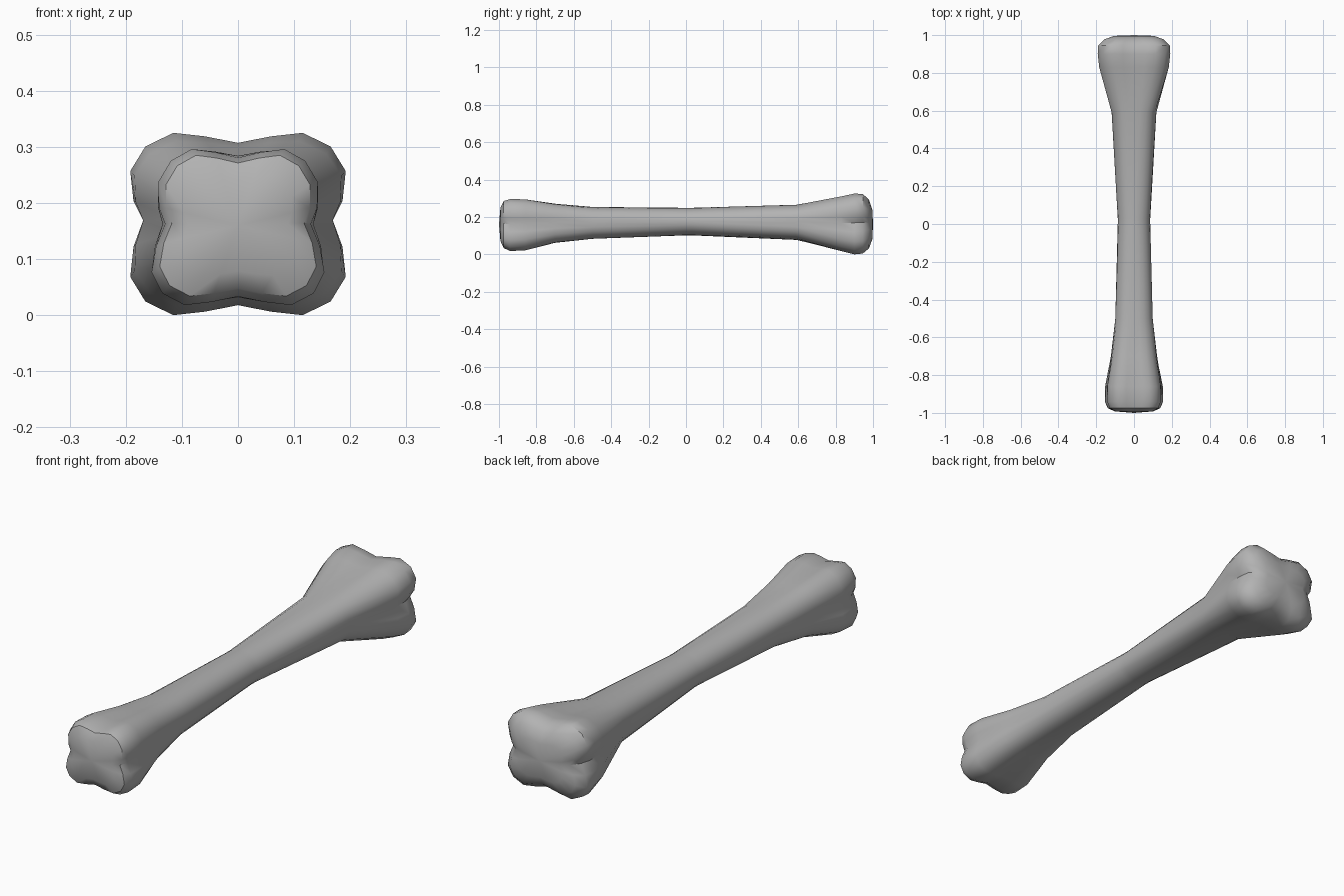
import bpy, bmesh, math

cube = bpy.data.objects.get("Cube")
if cube:
    bpy.data.objects.remove(cube)

mat = bpy.data.materials.new("bone_grey")
mat.use_nodes = True
colour = (0.45, 0.45, 0.45, 1)
mat.diffuse_color = colour
mat.node_tree.nodes["Principled BSDF"].inputs["Base Color"].default_value = colour

# Quarter of the four-knuckled section, from the top notch to the side notch
QUARTER = [(0, .89), (.3, .96), (.6, 1), (.86, .85), (1, .58), (.97, .25), (.88, .04)]
right_half = QUARTER + [(x, -z) for x, z in reversed(QUARTER[:-1])]
LOBED = right_half + [(-x, z) for x, z in reversed(right_half[1:-1])]

# Sections along the bone: y, half width, bottom, top, lobe strength, taper
SECTIONS = [
    (-.992, .10, .07, .25, .9, .05),
    (-.975, .134, .034, .285, 1, .07),
    (-.94, .148, .018, .296, 1, .07),
    (-.86, .150, .019, .297, .85, .07),
    (-.70, .125, .058, .275, .55, .04),
    (-.50, .102, .081, .256, .25, 0),
    (0, .086, .102, .249, 0, 0),
    (.03, .086, .102, .249, 0, 0),
    (.59, .122, .075, .268, .25, 0),
    (.83, .188, .015, .313, .85, 0),
    (.90, .192, .0, .325, 1, 0),
    (.945, .186, .008, .32, 1.15, 0),
    (.978, .152, .035, .29, 1.2, 0),
    (.996, .105, .08, .24, 1, 0),
]


def add_section(bm, y, width, low, high, lobe, taper):
    ring = []
    for i, (u, v) in enumerate(LOBED):
        a = math.tau * i / len(LOBED)
        u = math.sin(a) * (1 - lobe) + u * lobe
        v = math.cos(a) * (1 - lobe) + v * lobe
        x = u * width * (1 - taper * v)
        ring.append(bm.verts.new((x, y, (low + high) / 2 + v * (high - low) / 2)))
    return ring


# Shaft and both knuckled ends as one lofted skin
bm = bmesh.new()
rings = [add_section(bm, *s) for s in SECTIONS]
n = len(LOBED)
for a, b in zip(rings, rings[1:]):
    for i in range(n):
        j = (i + 1) % n
        bm.faces.new((a[i], a[j], b[j], b[i]))

# Close the ends with shallow fans
for ring, y in ((rings[0], -1), (rings[-1], 1)):
    tip = bm.verts.new((0, y, .16))
    for i in range(n):
        bm.faces.new((ring[i], ring[(i + 1) % n], tip))
bmesh.ops.recalc_face_normals(bm, faces=bm.faces)

mesh = bpy.data.meshes.new("bone")
bm.to_mesh(mesh)
bm.free()
mesh.materials.append(mat)
bone = bpy.data.objects.new("bone", mesh)
bpy.context.collection.objects.link(bone)
bpy.context.view_layer.objects.active = bone
bone.select_set(True)
bpy.ops.object.shade_smooth_by_angle(angle=math.radians(40))
